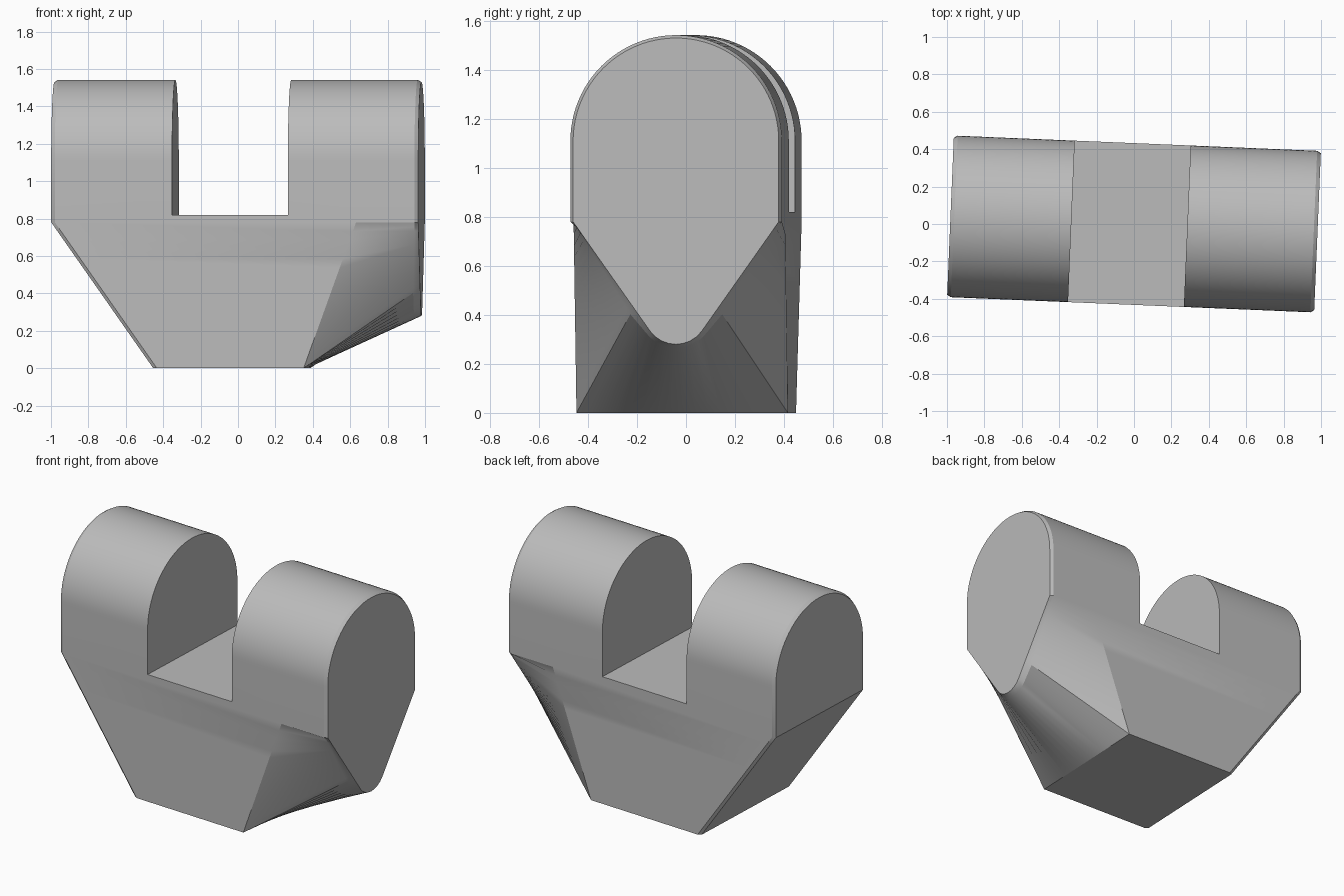
import bpy, bmesh, math
from mathutils import Vector

cube = bpy.data.objects.get("Cube")
if cube:
    bpy.data.objects.remove(cube, do_unlink=True)

HALF_X, HALF_Y = 0.982, 0.432
SHOULDER, ARCH_Z = 0.78, 1.11
CHAMFER, INSET = 0.02, 0.012
YAW = math.radians(-2.4)

grey = bpy.data.materials.new("plain grey")
grey.use_nodes = True
colour = (0.5, 0.5, 0.5, 1)
grey.diffuse_color = colour
grey.node_tree.nodes["Principled BSDF"].inputs["Base Color"].default_value = colour


def resample(path, fractions):
    """Points at the given fractions of a polyline's length."""
    path = [Vector(p) for p in path]
    lengths = [(b - a).length for a, b in zip(path, path[1:])]
    out = []
    for f in fractions:
        d = f * sum(lengths)
        for a, b, n in zip(path, path[1:], lengths):
            if d <= n + 1e-6:
                out.append(a.lerp(b, d / n))
                break
            d -= n
    return out


def arch(x, inset):
    """Round-topped upper outline, from the +y shoulder over to the -y shoulder."""
    r = HALF_Y - inset
    pts = [(x, r, SHOULDER)]
    for i in range(49):
        a = math.pi * i / 48
        pts.append((x, r * math.cos(a), ARCH_Z + r * math.sin(a)))
    return [Vector(p) for p in pts + [(x, -r, SHOULDER)]]


def box_path(x, inset, slide):
    """Square lower outline, leaning along x, with points placed at its corners."""
    w = HALF_Y - inset
    corners = [(-w, SHOULDER), (-w, 0), (w, 0), (w, SHOULDER)]
    pts = []
    for (y0, z0), (y1, z1) in zip(corners, corners[1:]):
        for i in range(16):
            t = i / 16
            z = z0 + (z1 - z0) * t
            pts.append(Vector((x + slide * (SHOULDER - z), y0 + (y1 - y0) * t, z)))
    return pts[1:]


def vee_path(x):
    """Round-tipped V outline, spaced in the same proportions as the box outline."""
    w, r, centre = HALF_Y - INSET, 0.13, 0.41
    path = [(x, -w, SHOULDER)]
    for i in range(25):
        a = math.radians(-144.8 + 109.6 * i / 24)
        path.append((x, r * math.cos(a), centre + r * math.sin(a)))
    path.append((x, w, SHOULDER))
    total = 2 * SHOULDER + 2 * HALF_Y
    steps = [SHOULDER / 16] * 16 + [2 * HALF_Y / 16] * 16 + [SHOULDER / 16] * 16
    return resample(path, [sum(steps[:i]) / total for i in range(1, 48)])


def new_object(name, bm):
    mesh = bpy.data.meshes.new(name)
    bmesh.ops.recalc_face_normals(bm, faces=bm.faces)
    bm.to_mesh(mesh)
    bm.free()
    obj = bpy.data.objects.new(name, mesh)
    bpy.context.collection.objects.link(obj)
    obj.rotation_euler.z = YAW
    return obj


# Body: cross-sections joined along its length
near_x = 0.65
tail = box_path(near_x, 0, -0.36)
vee = vee_path(HALF_X)
blend = 1 - CHAMFER / (HALF_X - near_x)
sections = [
    arch(-HALF_X, INSET) + box_path(-HALF_X, INSET, 0.7),
    arch(-HALF_X + CHAMFER, 0) + box_path(-HALF_X + CHAMFER, 0, 0.7),
    arch(near_x, 0) + tail,
    arch(HALF_X - CHAMFER, 0) + [a.lerp(b, blend) for a, b in zip(tail, vee)],
    arch(HALF_X, INSET) + vee,
]
bm = bmesh.new()
rings = [[bm.verts.new(p) for p in s] for s in sections]
for a, b in zip(rings, rings[1:]):
    for i in range(len(a)):
        j = (i + 1) % len(a)
        bm.faces.new((a[i], a[j], b[j], b[i]))
n_arch = len(arch(0, 0))
bm.faces.new(rings[0][:n_arch])
bm.faces.new(rings[0][n_arch - 1:] + rings[0][:1])
bm.faces.new(rings[-1])
body = new_object("clevis_body", bm)
body.data.materials.append(grey)

# Slot between the two lugs
bm = bmesh.new()
bmesh.ops.create_cube(bm, size=1)
for v in bm.verts:
    v.co = (-0.025 + v.co.x * 0.62, v.co.y * 2, 1.32 + v.co.z)
cutter = new_object("slot_cutter", bm)
cutter.hide_render = True
cutter.data.materials.append(grey)
cut = body.modifiers.new("slot", 'BOOLEAN')
cut.operation = 'DIFFERENCE'
cut.solver = 'EXACT'
cut.object = cutter

bpy.ops.object.select_all(action='DESELECT')
body.select_set(True)
bpy.context.view_layer.objects.active = body
bpy.ops.object.modifier_apply(modifier="slot")
bpy.data.objects.remove(cutter, do_unlink=True)
bpy.ops.object.shade_smooth_by_angle(angle=math.radians(20))
